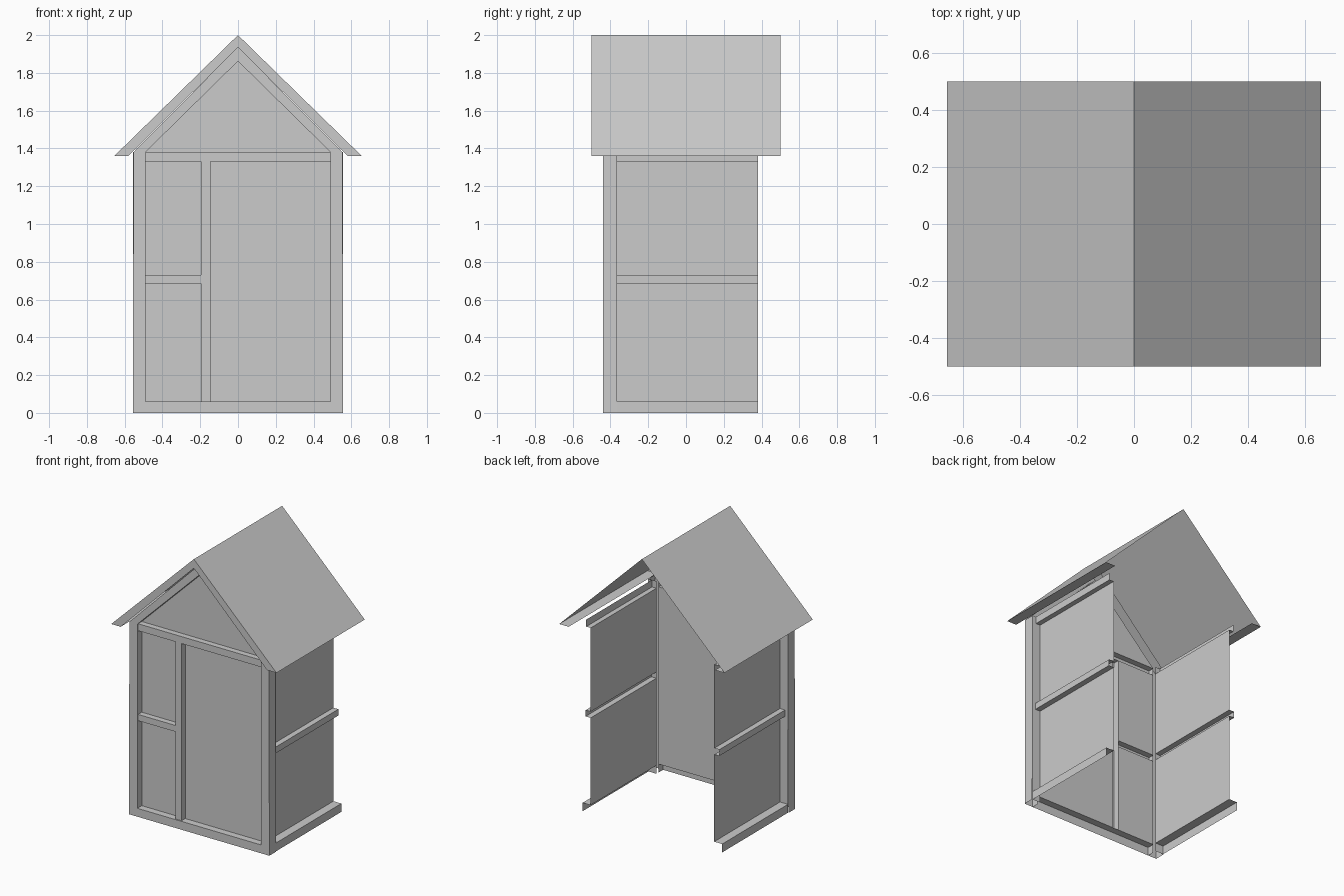
import bpy, bmesh

if "Cube" in bpy.data.objects:
    bpy.data.objects.remove(bpy.data.objects["Cube"])


def sheet(name, rows, mirror=False):
    """Skin a grid of points (rows of equal length) as an open surface."""
    bm = bmesh.new()
    grid = [[bm.verts.new(p) for p in row] for row in rows]
    for a, b in zip(grid, grid[1:]):
        for i in range(len(a) - 1):
            bm.faces.new((a[i], a[i + 1], b[i + 1], b[i]))
    bmesh.ops.recalc_face_normals(bm, faces=bm.faces)
    me = bpy.data.meshes.new(name)
    bm.to_mesh(me)
    bm.free()
    ob = bpy.data.objects.new(name, me)
    bpy.context.collection.objects.link(ob)
    if mirror:
        m = ob.modifiers.new("Mirror", 'MIRROR')
        m.use_mirror_merge = True
        m.merge_threshold = 0.0005
    return ob


def sweep(name, section, axis, a, b, mirror=False):
    """Extrude a 2D section along an axis from a to b."""
    def put(p, t):
        q = list(p)
        q.insert(axis, t)
        return q
    return sheet(name, [[put(p, t) for p in section] for t in (a, b)], mirror)


OUT, INN = 0.555, 0.49           # outer and inner half width of the frame
FRONT, PANEL = -0.44, -0.39      # frame face and recessed panel in y
POST_BACK, BACK = -0.365, 0.38   # side wall extent in y
EAVE = 1.38

# Roof: sloped sheet, eave underside and front fascia, open at the back
sheet("roof_sheet", [[(0, y, 2), (0.655, y, 1.36), (0.58, y, 1.36)]
                     for y in (-0.5, 0.5)], True)
sheet("roof_fascia", [[(0, -0.5, 2), (0.655, -0.5, 1.36)],
                      [(0, -0.5, 1.935), (0.58, -0.5, 1.36)]], True)

# Front frame: hollow posts continuing into gable rafters
outer = [(OUT + 0.002, 0), (OUT - 0.002, EAVE), (0, 1.935)]
inner = [(INN, 0), (INN, EAVE), (0, 1.862)]
sheet("front_frame", [[(i[0], PANEL, i[1]), (i[0], FRONT, i[1]),
                       (o[0], FRONT, o[1]), (o[0], POST_BACK, o[1])]
                      for o, i in zip(outer, inner)], True)
sweep("post_back_face", [(OUT, POST_BACK), (INN, POST_BACK)], 2, 0, EAVE, True)

# Front sill, header beam, mullion and short rail as open channels
sweep("front_sill", [(FRONT, 0), (FRONT, 0.06), (PANEL, 0.06)], 0, -INN, INN)
BAR = -0.432


def channel(lo, hi):
    return [(PANEL, lo), (BAR, lo), (BAR, hi), (PANEL, hi)]


sweep("header_beam", channel(1.33, EAVE), 0, -INN, INN)
sweep("front_rail", channel(0.685, 0.73), 0, -INN, -0.195)
sweep("mullion", [(x, y) for y, x in channel(-0.195, -0.145)], 2, 0.06, 1.33)

# Recessed front panels and gable panel
for name, x0, x1, z0, z1 in (("lower_panel", -INN, -0.195, 0.06, 0.685),
                             ("upper_panel", -INN, -0.195, 0.73, 1.33),
                             ("door_panel", -0.145, INN, 0.06, 1.33)):
    sweep(name, [(PANEL, z0), (PANEL, z1)], 0, x0, x1)
gable = bpy.data.meshes.new("gable_panel")
gable.from_pydata([(-INN, PANEL, EAVE), (INN, PANEL, EAVE), (0, PANEL, 1.862)],
                  [], [(0, 1, 2)])
bpy.context.collection.objects.link(bpy.data.objects.new("gable_panel", gable))

# Side walls: flat panels with rails pushed outward
sweep("side_wall", [(0.553, 0), (0.553, 0.06), (INN, 0.06),
                    (INN, 0.685), (0.53, 0.685), (0.53, 0.73), (INN, 0.73),
                    (INN, 1.33), (0.525, 1.33), (0.525, EAVE)],
      1, POST_BACK, BACK, True)
